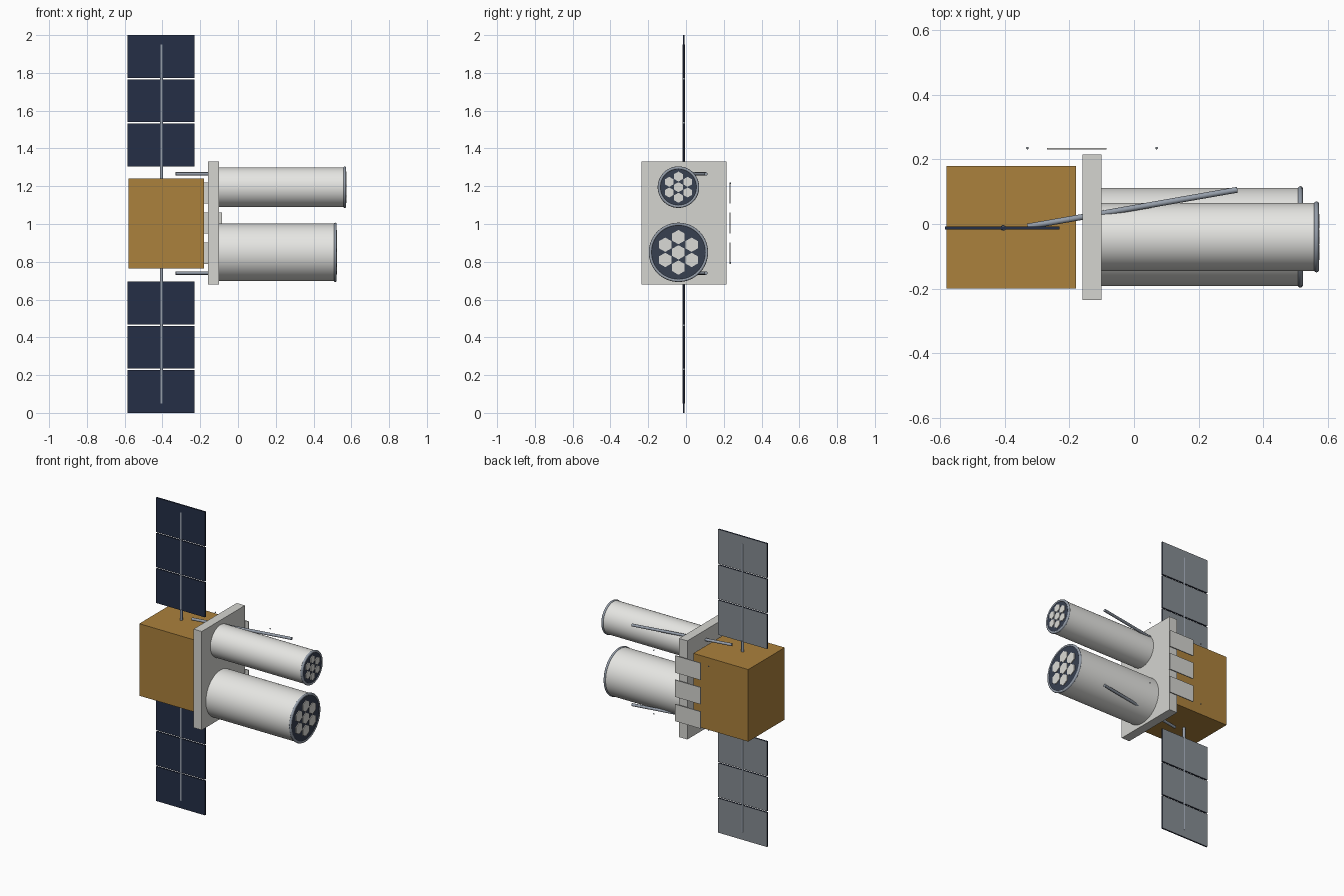
import bpy, bmesh, math
from mathutils import Vector

if "Cube" in bpy.data.objects:
    bpy.data.objects.remove(bpy.data.objects["Cube"])


def material(name, r, g, b):
    m = bpy.data.materials.new(name)
    m.diffuse_color = (r, g, b, 1)
    m.use_nodes = True
    m.node_tree.nodes["Principled BSDF"].inputs["Base Color"].default_value = m.diffuse_color
    return m


GOLD = material("gold foil", 0.41, 0.22, 0.045)
WHITE = material("tube white", 0.79, 0.79, 0.765)
PALE = material("plate grey", 0.66, 0.66, 0.63)
NAVY = material("solar navy", 0.018, 0.028, 0.062)
BACK = material("solar back grey", 0.24, 0.265, 0.29)
STEEL = material("steel", 0.30, 0.34, 0.40)
DARK = material("dark cap", 0.038, 0.05, 0.08)
LENS = material("lens white", 0.70, 0.70, 0.67)


def box(name, lo, hi, mat):
    bpy.ops.mesh.primitive_cube_add(size=1, location=[(a + b) / 2 for a, b in zip(lo, hi)])
    ob = bpy.context.object
    ob.name = name
    ob.scale = [b - a for a, b in zip(lo, hi)]
    bpy.ops.object.transform_apply(location=False, rotation=False, scale=True)
    ob.data.materials.append(mat)
    return ob


def rod(name, a, b, r, mat, sides=16, spin=0.0):
    a, b = Vector(a), Vector(b)
    d = b - a
    bpy.ops.mesh.primitive_cylinder_add(vertices=sides, radius=r, depth=d.length)
    ob = bpy.context.object
    ob.name = name
    ob.rotation_euler.z = spin
    bpy.ops.object.transform_apply(location=False, rotation=True, scale=False)
    ob.location = (a + b) / 2
    ob.rotation_euler = d.to_track_quat('Z', 'Y').to_euler()
    ob.data.materials.append(mat)
    if sides > 8:
        bpy.ops.object.shade_smooth_by_angle(angle=math.radians(35))
    return ob


# Main body and mounting plate
box("body", (-0.58, -0.20, 0.765), (-0.18, 0.18, 1.24), GOLD)
box("mounting_plate", (-0.16, -0.235, 0.68), (-0.10, 0.215, 1.33), PALE)


# Telescope tube with rim, dark cap and seven hexagonal lenses
def telescope(name, z, r, end):
    y = -0.04
    rod(name + "_tube", (-0.11, y, z), (end - 0.012, y, z), r - 0.003, WHITE, 64)
    bpy.ops.mesh.primitive_torus_add(location=(end - 0.009, y, z), rotation=(0, math.pi / 2, 0),
                                     major_radius=r - 0.006, minor_radius=0.008,
                                     major_segments=64, minor_segments=10)
    rim = bpy.context.object
    rim.name = name + "_rim"
    rim.data.materials.append(STEEL)
    bpy.ops.object.shade_smooth_by_angle(angle=math.radians(60))
    rod(name + "_cap", (end - 0.02, y, z), (end - 0.004, y, z), r - 0.008, DARK, 64)
    spots = [(0, 0)] + [(math.cos(math.radians(30 + 60 * i)) * r * 0.52,
                         math.sin(math.radians(30 + 60 * i)) * r * 0.52) for i in range(6)]
    for i, (dy, dz) in enumerate(spots):
        # flat sides face the neighbouring lenses
        rod(f"{name}_lens_{i}", (end - 0.006, y + dy, z + dz), (end + 0.001, y + dy, z + dz),
            r * 0.245, LENS, 6, spin=0.0)


telescope("upper_telescope", 1.195, 0.108, 0.574)
telescope("lower_telescope", 0.85, 0.155, 0.524)

# Slanted side rods
for name, z in (("upper_rod", 1.265), ("lower_rod", 0.74)):
    rod(name, (-0.33, -0.008, z), (0.32, 0.106, z), 0.009, STEEL)

# Solar wings: three sections each, navy in front and grey behind
X0, X1, YS = -0.585, -0.23, -0.012
for side, up in (("upper", 1), ("lower", -1)):
    def zz(t):
        return 1 + up * t
    edges = [0.305, 0.537, 0.769, 1.0]
    for i in range(3):
        a = zz(edges[i] + (0.004 if i else 0))
        b = zz(edges[i + 1] - (0.004 if i < 2 else 0))
        wing = box(f"{side}_solar_section_{i}", (X0, YS - 0.005, min(a, b)),
                   (X1, YS + 0.005, max(a, b)), NAVY)
        wing.data.materials.append(BACK)
        for f in wing.data.polygons:
            f.material_index = 1 if f.normal.y > 0.5 else 0
    rod(f"{side}_wing_boom", (-0.405, YS, zz(0.23)), (-0.405, YS, zz(0.95)), 0.0075, STEEL, 12)
    rod(f"{side}_wing_joint", (-0.405, YS, zz(0.22)), (-0.405, YS, zz(0.31)), 0.009, STEEL, 12)

# Thin rear panels and small standoff beads
for i, z in enumerate((0.845, 1.005, 1.165)):
    box(f"rear_panel_{i}", (-0.27, 0.230, z - 0.056), (-0.085, 0.236, z + 0.056), PALE)
for x in (-0.33, 0.07):
    for z in (0.795, 1.215):
        bpy.ops.mesh.primitive_uv_sphere_add(segments=10, ring_count=6, radius=0.004,
                                             location=(x, 0.235, z))
        bpy.context.object.name = "standoff_bead"
        bpy.context.object.data.materials.append(STEEL)
